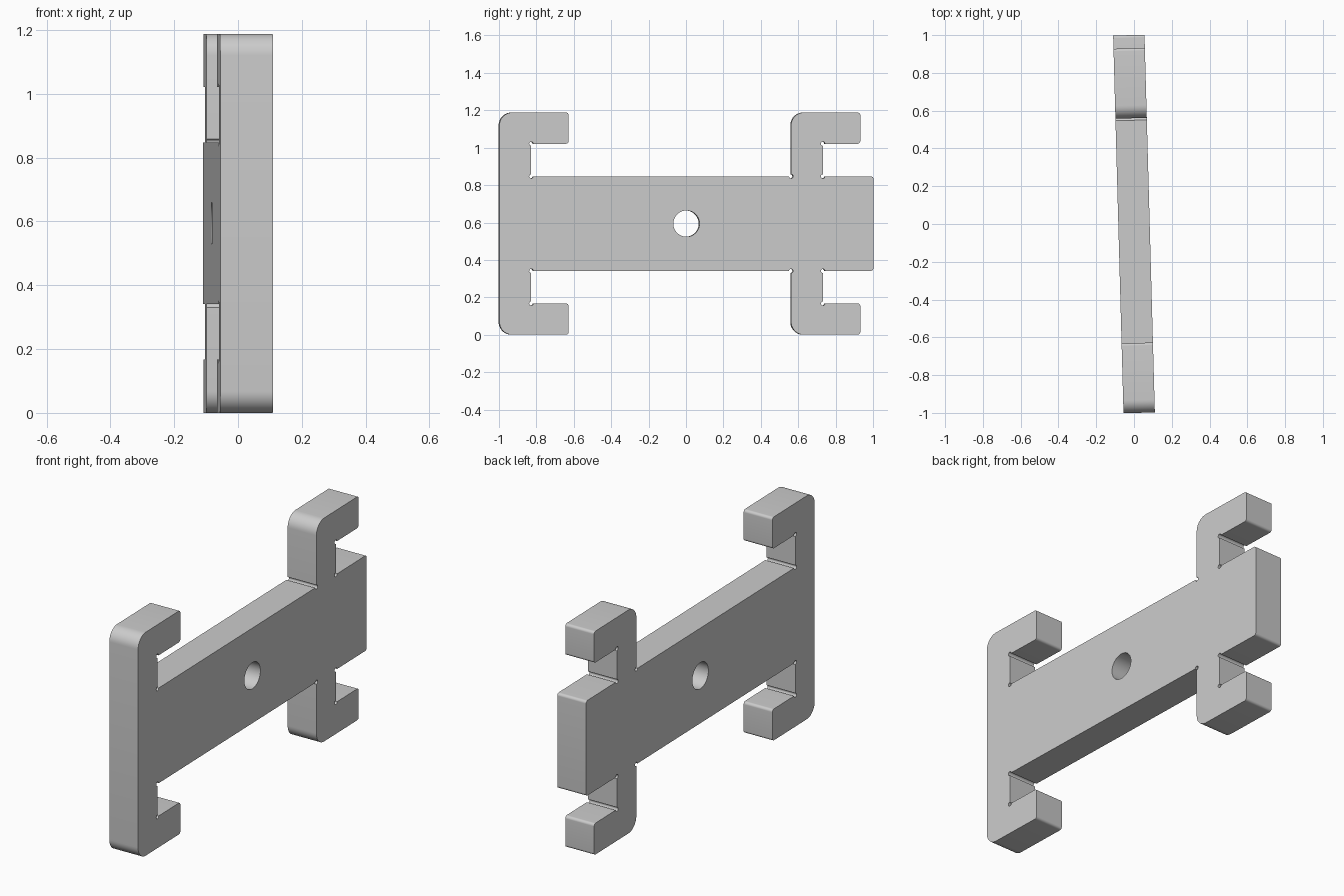
import bpy, bmesh
from math import sin, cos, pi, radians
from mathutils import Vector

if "Cube" in bpy.data.objects:
    bpy.data.objects.remove(bpy.data.objects["Cube"], do_unlink=True)

HALF_HEIGHT = 0.594
HALF_THICK = 0.083
TILT = radians(1.57)
BODY, ARM = 0.253, 0.427      # heights above the centre line
SMALL, BEND, RELIEF = 0.014, 0.068, -0.011


def hook(y, inner_start):
    """Upper hook: stem, bent outer corner, arm and relieved inner corners."""
    start = [(y, BODY, RELIEF)] if inner_start else []
    return start + [(y, HALF_HEIGHT, BEND), (y + 0.37, HALF_HEIGHT, SMALL),
                    (y + 0.37, ARM, SMALL), (y + 0.17, ARM, RELIEF),
                    (y + 0.17, BODY, RELIEF)]


def shape_corners(corners):
    """Positive radius rounds a corner, negative radius cuts a round relief."""
    out = []
    for i, (y, z, r) in enumerate(corners):
        p = Vector((y, z))
        a = (Vector(corners[i - 1][:2]) - p).normalized()
        b = (Vector(corners[(i + 1) % len(corners)][:2]) - p).normalized()
        steps = 10
        for k in range(steps + 1):
            f = k / steps
            if r > 0:
                t = f * pi / 2
                out.append(p + r * (a + b - b * cos(t) - a * sin(t)))
            else:
                t = f * pi * 1.5
                out.append(p - r * (a * cos(t) - b * sin(t)))
    return out


def add_loop(curve, points):
    spline = curve.splines.new('POLY')
    spline.points.add(len(points) - 1)
    for sp, p in zip(spline.points, points):
        sp.co = (p[0], p[1], 0, 1)
    spline.use_cyclic_u = True


# Outline: upper half, then its mirror image
upper = hook(-1.0, False) + hook(0.56, True) + [(1.0, BODY, SMALL)]
lower = [(y, -z, r) for y, z, r in reversed(upper)]

curve = bpy.data.curves.new("bracket_plate", 'CURVE')
curve.dimensions = '2D'
curve.fill_mode = 'BOTH'
curve.extrude = HALF_THICK
add_loop(curve, shape_corners(upper + lower))

# Central through hole
add_loop(curve, [(0.07 * cos(2 * pi * k / 48), 0.07 * sin(2 * pi * k / 48))
                 for k in range(48)])

plate = bpy.data.objects.new("bracket_plate", curve)
bpy.context.collection.objects.link(plate)
plate.location.z = HALF_HEIGHT
plate.rotation_euler = (pi / 2, 0, pi / 2 + TILT)

bpy.ops.object.select_all(action='DESELECT')
plate.select_set(True)
bpy.context.view_layer.objects.active = plate
bpy.ops.object.convert(target='MESH')
plate = bpy.context.object

# Weld caps to walls
bm = bmesh.new()
bm.from_mesh(plate.data)
bmesh.ops.remove_doubles(bm, verts=bm.verts, dist=0.0001)
bmesh.ops.recalc_face_normals(bm, faces=bm.faces)
bm.to_mesh(plate.data)
bm.free()
bpy.ops.object.shade_smooth_by_angle(angle=radians(30))

# Plain grey material
grey = bpy.data.materials.new("plain_grey")
grey.use_nodes = True
colour = (0.6, 0.6, 0.6, 1)
grey.diffuse_color = colour
grey.node_tree.nodes["Principled BSDF"].inputs["Base Color"].default_value = colour
plate.data.materials.clear()
plate.data.materials.append(grey)
